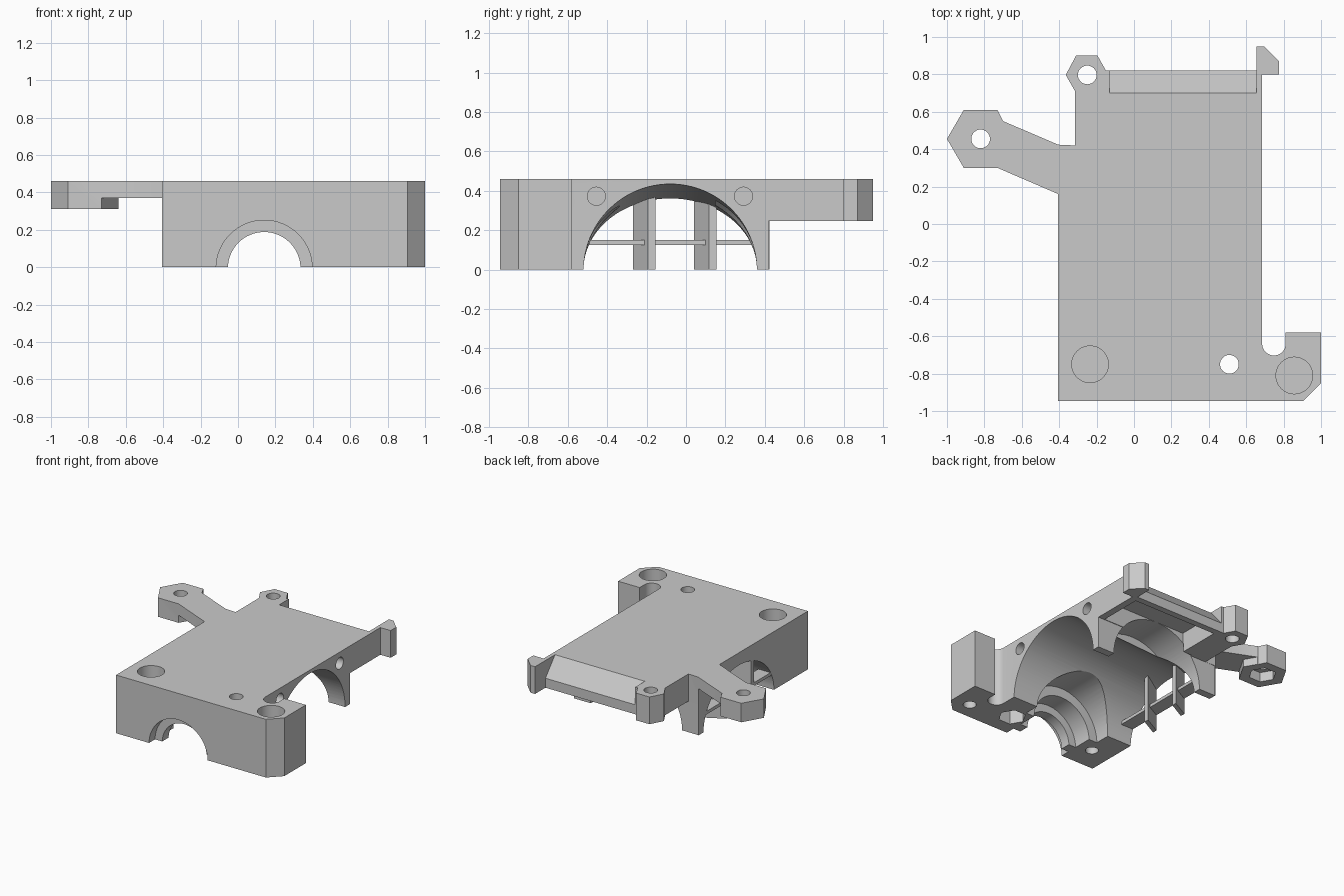
import bpy, bmesh, math

if "Cube" in bpy.data.objects:
    bpy.data.objects.remove(bpy.data.objects["Cube"])

TOP = 0.46
grey = bpy.data.materials.new("plain_grey")
grey.diffuse_color = (0.59, 0.59, 0.59, 1)
grey.use_nodes = True
grey.node_tree.nodes["Principled BSDF"].inputs["Base Color"].default_value = grey.diffuse_color


def loft(name, a, b):
    """Closed solid between two rings with equal point counts."""
    bm = bmesh.new()
    va = [bm.verts.new(p) for p in a]
    vb = [bm.verts.new(p) for p in b]
    n = len(va)
    for i in range(n):
        j = (i + 1) % n
        bm.faces.new((va[i], va[j], vb[j], vb[i]))
    bm.faces.new(va[::-1])
    bm.faces.new(vb)
    bmesh.ops.recalc_face_normals(bm, faces=bm.faces)
    me = bpy.data.meshes.new(name)
    bm.to_mesh(me)
    bm.free()
    me.materials.append(grey)
    ob = bpy.data.objects.new(name, me)
    bpy.context.collection.objects.link(ob)
    return ob


def place(p, d, axis):
    return {'x': (d, p[0], p[1]), 'y': (p[0], d, p[1]), 'z': (p[0], p[1], d)}[axis]


def prism(name, pts, lo, hi, axis='z'):
    return loft(name, [place(p, lo, axis) for p in pts], [place(p, hi, axis) for p in pts])


def ring(u, v, ru, rv=None, n=48):
    rv = rv or ru
    return [(u + ru * math.cos(2 * math.pi * i / n),
             v + rv * math.sin(2 * math.pi * i / n)) for i in range(n)]


def box(name, x0, x1, y0, y1, z0, z1):
    return prism(name, [(x0, y0), (x1, y0), (x1, y1), (x0, y1)], z0, z1)


# Housing: whole plan outline, with a round-bottomed slot at the front right
slot = [(0.748 + 0.063 * math.cos(a), -0.64 + 0.063 * math.sin(a))
        for a in [math.pi + math.pi * i / 16 for i in range(17)]]
outline = [(-0.405, -0.945), (-0.405, 0.16), (-0.73, 0.30), (-0.91, 0.30), (-1, 0.455),
           (-0.91, 0.61), (-0.73, 0.61), (-0.70, 0.55), (-0.405, 0.424), (-0.315, 0.42),
           (-0.315, 0.71), (-0.365, 0.797), (-0.31, 0.90), (-0.195, 0.90), (-0.15, 0.82),
           (0.655, 0.82), (0.655, 0.95), (0.695, 0.95), (0.775, 0.87), (0.775, 0.80),
           (0.685, 0.80)] + slot + [(0.811, -0.58), (1, -0.58), (1, -0.85), (0.905, -0.945)]
housing = prism("housing", outline, 0, TOP)

cutters = [
    # space under the rear shelf, the arm end and the arm neck
    box("under_shelf", -0.4, 1.2, 0.42, 1.2, -0.5, 0.245),
    box("under_arm", -1.2, -0.405, 0.05, 0.9, -0.5, 0.31),
    prism("under_neck", [(-0.73, 0.1), (-0.405, 0.1), (-0.405, 0.8), (-0.73, 0.8),
                         (-0.73, 0.61), (-0.64, 0.455), (-0.73, 0.30)], -0.4, 0.37),
    # hollow under the shelf, its ceiling following the sloped rear lip
    prism("shelf_pocket", [(0.425, -0.2), (0.425, 0.40), (0.68, 0.40), (0.77, 0.295),
                           (0.77, -0.2)], -0.10, 0.63, 'x'),
    prism("lip_slope", [(0.69, 0.4717), (0.83, 0.3083), (1.0, 0.3083), (1.0, 0.6), (0.69, 0.6)],
          -0.13, 0.655, 'x'),
    # side cavity, round on the right and flatter on the left
    loft("side_cavity", [(0.70, *p) for p in ring(-0.08, -0.005, 0.44, n=96)],
         [(-0.42, *p) for p in ring(-0.08, 0, 0.44, 0.36, n=96)]),
    # rear opening and stepped front opening
    prism("rear_opening", ring(0.14, 0, 0.40, n=96), 0.15, 0.43, 'y'),
    prism("front_seat", ring(0.14, -0.006, 0.257, n=64), -1.1, -0.87, 'y'),
    prism("front_bore", ring(0.14, -0.006, 0.194, n=64), -1.0, -0.4, 'y'),
    prism("inner_seat", ring(0.14, -0.006, 0.257, n=64), -0.79, -0.4, 'y'),
    prism("inner_step", ring(0.14, -0.006, 0.33, n=64), -0.64, -0.3, 'y'),
]
# Through holes
for x, y in ((-0.25, 0.797), (-0.82, 0.455), (0.51, -0.75)):
    cutters.append(prism("through_hole", ring(x, y, 0.05, n=32), -0.3, 0.8))
# Nut traps from below
for x, y, z in ((-0.82, 0.455, 0.385), (0.51, -0.75, 0.14)):
    cutters.append(prism("nut_trap", ring(x, y, 0.1, n=6), -0.3, z))
# Counterbored screw holes, with a thin closed layer between
for x, y in ((-0.235, -0.75), (0.857, -0.81)):
    cutters.append(prism("counterbore", ring(x, y, 0.098), 0.26, 0.8))
    cutters.append(prism("screw_hole", ring(x, y, 0.047, n=32), -0.3, 0.245))
# Blind holes in the right wall
for y in (-0.455, 0.292):
    cutters.append(prism("side_hole", ring(y, 0.372, 0.046, n=32), 0.42, 0.9, 'x'))

bpy.context.view_layer.objects.active = housing
for c in cutters:
    m = housing.modifiers.new("cut", 'BOOLEAN')
    m.operation = 'DIFFERENCE'
    m.solver = 'EXACT'
    m.object = c
    bpy.ops.object.modifier_apply(modifier=m.name)
    bpy.data.objects.remove(c, do_unlink=True)

# Slanted louvres and a crossbar in the left opening
for y in (-0.27, 0.04):
    prism("louvre", [(-0.405, y), (-0.405, y + 0.038), (-0.26, y + 0.116), (-0.26, y + 0.078)],
          0, 0.385)
box("louvre_crossbar", -0.403, -0.295, -0.50, 0.34, 0.125, 0.15)

# Smooth bores, crisp edges
bpy.ops.object.select_all(action='DESELECT')
housing.select_set(True)
bpy.context.view_layer.objects.active = housing
bpy.ops.object.shade_smooth_by_angle(angle=math.radians(25))
